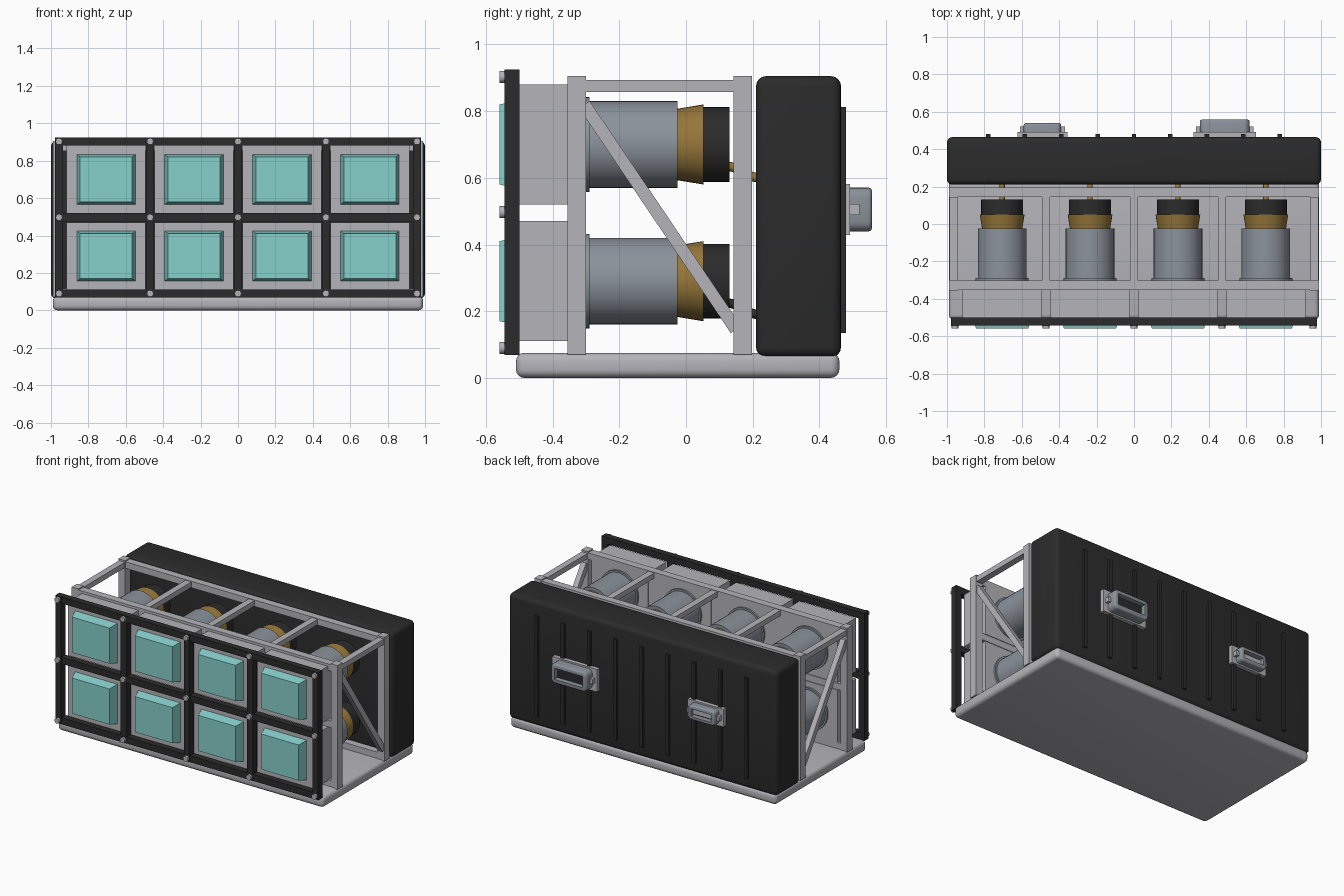
import bpy
import bmesh
import math
from mathutils import Matrix, Vector

if "Cube" in bpy.data.objects:
    bpy.data.objects.remove(bpy.data.objects["Cube"])


def material(name, rgb):
    m = bpy.data.materials.new(name)
    m.use_nodes = True
    m.diffuse_color = (*rgb, 1)
    bsdf = m.node_tree.nodes["Principled BSDF"]
    bsdf.inputs["Base Color"].default_value = (*rgb, 1)
    bsdf.inputs["Roughness"].default_value = 0.6
    return m


LIGHT = material("light metal", (0.46, 0.46, 0.49))
BARREL = material("barrel grey", (0.26, 0.29, 0.33))
BLACK = material("matte black", (0.024, 0.024, 0.024))
BRASS = material("brass", (0.30, 0.18, 0.04))
GLASS = material("teal glass", (0.24, 0.63, 0.60))


def finish(name, bm, *mats):
    bmesh.ops.recalc_face_normals(bm, faces=bm.faces)
    mesh = bpy.data.meshes.new(name)
    bm.to_mesh(mesh)
    bm.free()
    for m in mats:
        mesh.materials.append(m)
    mesh.shade_smooth()
    mesh.set_sharp_from_angle(angle=math.radians(35))
    obj = bpy.data.objects.new(name, mesh)
    bpy.context.collection.objects.link(obj)
    return obj


def add_box(bm, x, y, z):
    """Add a box given its (min, max) along each axis."""
    size = [b - a for a, b in (x, y, z)]
    mid = [(a + b) / 2 for a, b in (x, y, z)]
    mat = Matrix.Translation(mid) @ Matrix.Diagonal((*size, 1))
    return bmesh.ops.create_cube(bm, size=1, matrix=mat)["verts"]


def box(name, mat, x, y, z, bevel=0, segments=4):
    bm = bmesh.new()
    add_box(bm, x, y, z)
    if bevel:
        bmesh.ops.bevel(bm, geom=bm.edges[:], offset=bevel, segments=segments,
                        profile=0.5, affect='EDGES')
    return finish(name, bm, mat)


def around(c, half):
    return (c - half, c + half)


def add_round(bm, x, z, y0, y1, r0, r1, sides=40):
    """Add a cylinder or cone lying along y."""
    mat = Matrix.Translation((x, (y0 + y1) / 2, z)) @ Matrix.Rotation(-math.pi / 2, 4, 'X')
    bmesh.ops.create_cone(bm, cap_ends=True, segments=sides, radius1=r0, radius2=r1,
                          depth=y1 - y0, matrix=mat)


COLUMNS = (-0.705, -0.235, 0.235, 0.705)
ROWS = (0.29, 0.70)

# Base plate and rear housing
box("base_plate", LIGHT, (-0.99, 0.99), (-0.51, 0.46), (0, 0.075), 0.025)
box("rear_housing", BLACK, (-1, 1), (0.21, 0.465), (0.062, 0.905), 0.03)

# Vertical ribs on the rear housing
bm = bmesh.new()
for i in range(-4, 5):
    add_box(bm, around(i * 0.195, 0.012), (0.455, 0.48), (0.135, 0.812))
finish("rear_ribs", bm, BLACK)

# Support frame: front and back uprights, cross bars and top rails
bm = bmesh.new()
for x in (-0.965, 0.965):
    add_box(bm, around(x, 0.025), (-0.355, -0.3), (0.07, 0.905))
    add_box(bm, around(x, 0.025), (0.142, 0.198), (0.07, 0.905))
for x in (-0.47, 0, 0.47):
    add_box(bm, around(x, 0.022), (-0.35, -0.303), (0.07, 0.88))
for z in (0.095, 0.495, 0.875):
    add_box(bm, (-0.945, 0.945), (-0.353, -0.302), around(z, 0.022))
for z in (0.095, 0.875):
    add_box(bm, (-0.945, 0.945), (0.145, 0.195), around(z, 0.022))
for x in (-0.965, -0.47, 0, 0.47, 0.965):
    add_box(bm, around(x, 0.022), (-0.31, 0.15), (0.857, 0.893))
finish("support_frame", bm, LIGHT)

# Diagonal side braces
bm = bmesh.new()
top, low = Vector((0, -0.305, 0.82)), Vector((0, 0.15, 0.145))
span = low - top
for x in (-0.965, 0.965):
    verts = add_box(bm, around(0, 0.018), around(0, span.length / 2), around(0, 0.019))
    turn = Matrix.Rotation(math.atan2(span.z, span.y), 4, 'X')
    place = Matrix.Translation((top + low) / 2 + Vector((x, 0, 0)))
    bmesh.ops.transform(bm, matrix=place @ turn, verts=verts)
finish("diagonal_braces", bm, LIGHT)

# Front grille and its bolts
bars_x = (-0.957, -0.47, 0, 0.47, 0.957)
bars_z = (0.09, 0.497, 0.903)
bm = bmesh.new()
for x in bars_x:
    add_box(bm, around(x, 0.022), (-0.545, -0.5), (0.068, 0.925))
for z in bars_z:
    add_box(bm, (-0.979, 0.979), (-0.544, -0.501), around(z, 0.022))
finish("front_grille", bm, BLACK)
bm = bmesh.new()
for x in bars_x:
    for z in bars_z:
        add_round(bm, x, z, -0.56, -0.54, 0.018, 0.018, 12)
finish("grille_bolts", bm, LIGHT)


def lamp(x, z, label, cable_mat):
    # Square lamp housing
    box("lamp_box_" + label, LIGHT, around(x, 0.211), (-0.5, -0.302), around(z, 0.18))
    # Tapered glass block
    bm = bmesh.new()
    verts = add_box(bm, around(x, 0.16), (-0.56, -0.49), around(z, 0.136))
    for v in verts:
        if v.co.y < -0.55:
            v.co.x = x + (v.co.x - x) * 0.87
            v.co.z = z + (v.co.z - z) * 0.88
    finish("lamp_glass_" + label, bm, GLASS)
    # Barrel with mounting flange
    bm = bmesh.new()
    add_round(bm, x, z, -0.31, -0.29, 0.142, 0.142)
    add_round(bm, x, z, -0.295, -0.025, 0.13, 0.13)
    finish("barrel_" + label, bm, BARREL)
    # Flared collar and end cap
    bm = bmesh.new()
    add_round(bm, x, z, -0.027, 0.052, 0.107, 0.12)
    finish("collar_" + label, bm, BRASS)
    bm = bmesh.new()
    add_round(bm, x, z, 0.05, 0.13, 0.112, 0.112)
    finish("end_cap_" + label, bm, BLACK)
    # Cable drooping to the rear housing
    curve = bpy.data.curves.new("cable_" + label, 'CURVE')
    curve.dimensions = '3D'
    curve.bevel_depth = 0.014
    curve.bevel_resolution = 2
    spline = curve.splines.new('BEZIER')
    spline.bezier_points.add(1)
    for p, dy, dz in zip(spline.bezier_points, (0.12, 0.22), (-0.065, -0.1)):
        p.co = (x, dy, z + dz)
        p.handle_left = (x, dy - 0.04, z + dz)
        p.handle_right = (x, dy + 0.04, z + dz)
    curve.materials.append(cable_mat)
    obj = bpy.data.objects.new("cable_" + label, curve)
    bpy.context.collection.objects.link(obj)


for r, z in enumerate(ROWS):
    for c, x in enumerate(COLUMNS):
        lamp(x, z, f"{('lower', 'upper')[r]}_{c + 1}", (BLACK, BRASS)[r])


def handle(name, x, z, w, h, y1):
    """Rounded grip with a recessed dark centre on a mounting plate."""
    box(name + "_plate", LIGHT, around(x, w + 0.034), (0.46, 0.492), around(z, h + 0.01))
    bm = bmesh.new()
    add_box(bm, around(x, w), (0.485, y1), around(z, h))
    upright = [e for e in bm.edges if abs(e.verts[0].co.y - e.verts[1].co.y) > 0.01]
    bmesh.ops.bevel(bm, geom=upright, offset=h * 0.45, segments=4, profile=0.5,
                    affect='EDGES')
    back = max(bm.faces, key=lambda f: f.calc_center_median().y)
    bmesh.ops.bevel(bm, geom=list(back.edges), offset=0.012, segments=3, profile=0.5,
                    affect='EDGES')
    back = max(bm.faces, key=lambda f: f.calc_center_median().y)
    bmesh.ops.inset_region(bm, faces=[back], thickness=h * 0.25)
    bmesh.ops.inset_region(bm, faces=[back], thickness=0.002, depth=-0.03)
    back.material_index = 1
    finish(name, bm, BARREL, BLACK)
    box(name + "_pin", LIGHT, around(x, w + 0.02), (0.49, 0.52), around(z, 0.016))


handle("large_handle", 0.485, 0.505, 0.133, 0.066, 0.558)
handle("small_handle", -0.49, 0.505, 0.1, 0.05, 0.54)
